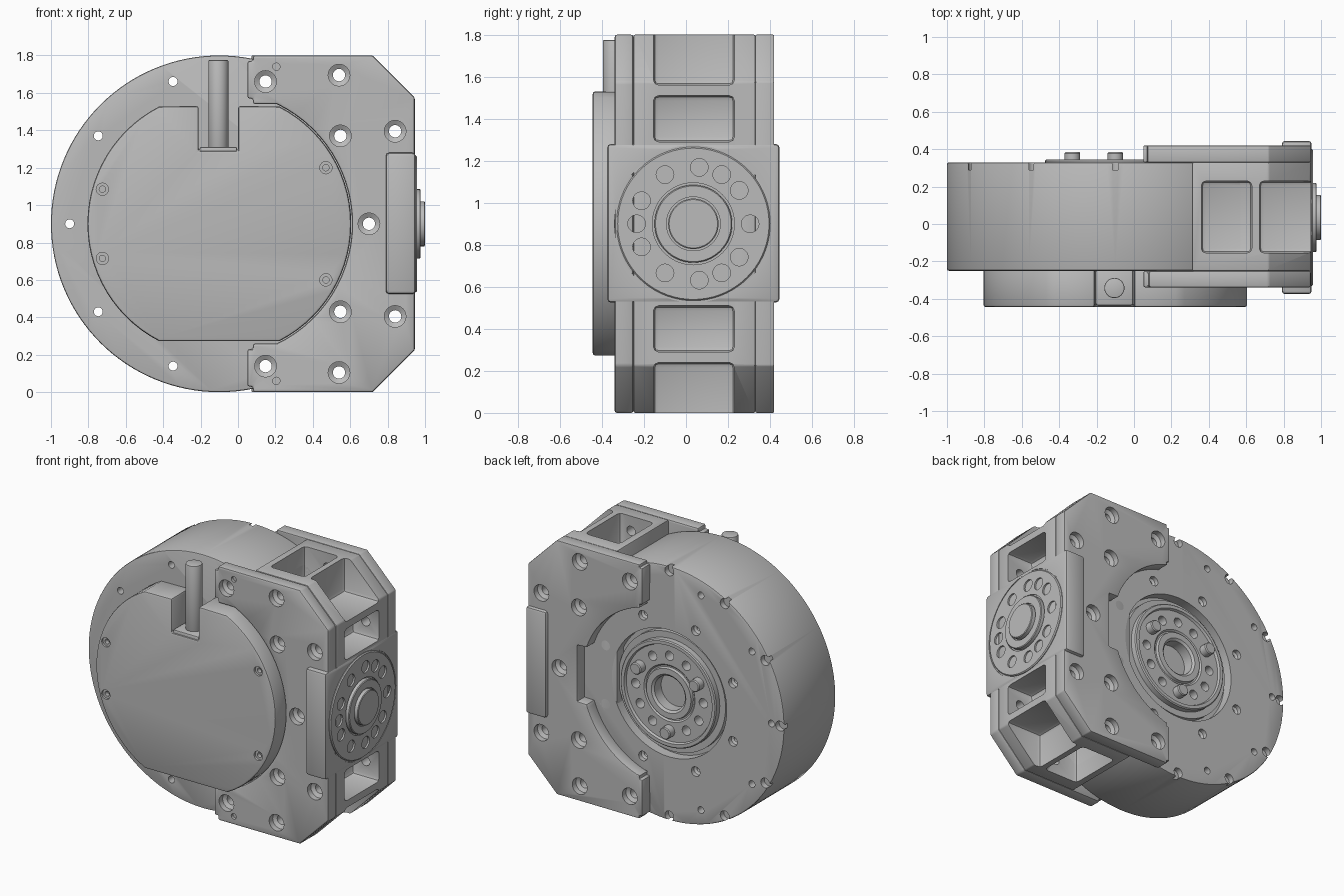
import bpy, bmesh
from math import sin, cos, pi, radians
from mathutils import Vector

cube = bpy.data.objects.get("Cube")
if cube:
    bpy.data.objects.remove(cube, do_unlink=True)

CX, CZ = -0.10, 0.90          # drum axis
SY = 0.035                    # side flange axis

grey = bpy.data.materials.new("machined grey")
grey.use_nodes = True
tone = (0.5, 0.5, 0.5, 1)
grey.diffuse_color = tone
grey.node_tree.nodes["Principled BSDF"].inputs["Base Color"].default_value = tone


def make(name, bm, bevel=0.0, cutters=()):
    """Turn a bmesh into a finished object: bevel, cut, bake, shade."""
    bmesh.ops.recalc_face_normals(bm, faces=bm.faces[:])
    mesh = bpy.data.meshes.new(name)
    bm.to_mesh(mesh)
    bm.free()
    mesh.materials.append(grey)
    ob = bpy.data.objects.new(name, mesh)
    bpy.context.collection.objects.link(ob)
    if bevel:
        m = ob.modifiers.new("bevel", 'BEVEL')
        m.width, m.segments, m.limit_method, m.angle_limit = bevel, 2, 'ANGLE', radians(40)
    for c in cutters:
        m = ob.modifiers.new("cut", 'BOOLEAN')
        m.operation, m.solver, m.object = 'DIFFERENCE', 'EXACT', c
    if ob.modifiers:
        dg = bpy.context.evaluated_depsgraph_get()
        baked = bpy.data.meshes.new_from_object(ob.evaluated_get(dg))
        ob.modifiers.clear()
        ob.data = baked
    bpy.ops.object.select_all(action='DESELECT')
    ob.select_set(True)
    bpy.context.view_layer.objects.active = ob
    bpy.ops.object.shade_smooth_by_angle(angle=radians(30))
    return ob


def lathe(bm, axis, a, b, profile, segs=24):
    """Revolve (radius, height) pairs about an x, y or z axis through (a, b)."""
    rings = []
    for r, h in profile:
        ring = []
        for i in range(segs):
            u, v = a + r * cos(2 * pi * i / segs), b + r * sin(2 * pi * i / segs)
            co = {'x': (h, u, v), 'y': (u, h, v), 'z': (u, v, h)}[axis]
            ring.append(bm.verts.new(co))
        rings.append(ring)
    for p, q in zip(rings, rings[1:]):
        for i in range(segs):
            j = (i + 1) % segs
            bm.faces.new((p[i], p[j], q[j], q[i]))
    bm.faces.new(rings[0])
    bm.faces.new(rings[-1])
    return bm


def box(bm, x0, x1, y0, y1, z0, z1):
    vs = bmesh.ops.create_cube(bm, size=1)["verts"]
    for v in vs:
        v.co = Vector(((x0 + x1) / 2 + v.co.x * (x1 - x0), (y0 + y1) / 2 + v.co.y * (y1 - y0),
                       (z0 + z1) / 2 + v.co.z * (z1 - z0)))
    return bm


def slab(points, y0, y1, round_x=None):
    """Extrude an xz outline along y; round the corners left of round_x."""
    bm = bmesh.new()
    bm.faces.new([bm.verts.new((x, y0, z)) for x, z in points])
    if round_x is not None:
        bmesh.ops.bevel(bm, geom=[v for v in bm.verts if v.co.x < round_x], offset=0.03,
                        segments=4, affect='VERTICES', clamp_overlap=True)
    out = bmesh.ops.extrude_face_region(bm, geom=bm.faces[:], use_keep_orig=True)["geom"]
    bmesh.ops.translate(bm, vec=(0, y1 - y0, 0),
                        verts=[g for g in out if isinstance(g, bmesh.types.BMVert)])
    return bm


def polar(r, deg):
    return CX + r * cos(radians(deg)), CZ + r * sin(radians(deg))


def arc(r, start, end, n=28):
    return [polar(r, start + (end - start) * i / n) for i in range(n + 1)]


def mirrored(points):
    return points + [(x, 2 * CZ - z) for x, z in reversed(points)]


# Cutter: through holes, counterbored where they pass the bracket plates
bm = bmesh.new()
for k in range(3, 8):
    lathe(bm, 'y', *polar(0.80, 36 * k), [(0.024, -0.6), (0.024, 0.6)], 20)
bolts = [polar(0.80, 36 * k) for k in range(-2, 3)]
bolts += mirrored([(0.54, 1.695), (0.84, 1.395)])
for x, z in bolts:
    lathe(bm, 'y', x, z, [(0.058, -0.6), (0.058, -0.30), (0.033, -0.285),
                          (0.033, 0.365), (0.058, 0.38), (0.058, 0.6)])
bolt_cut = make("bolt_cutter", bm)

# Cutter: small set screws in the front plate
bm = bmesh.new()
for x, z in mirrored([(0.205, 1.74)]):
    lathe(bm, 'y', x, z, [(0.02, -0.5), (0.02, -0.32)], 12)
screw_cut = make("screw_cutter", bm)

# Cutter: weight-saving pockets in the bracket core
bm = bmesh.new()
for s in (1, -1):
    for x0, x1, d0, d1 in ((0.36, 0.63, 0.60, 1.2), (0.67, 1.3, 0.66, 1.2), (0.74, 1.3, 0.39, 0.61)):
        box(bm, x0, x1, -0.155, 0.23, *sorted((CZ + s * d0, CZ + s * d1)))
pocket_cut = make("pocket_cutter", bm, 0.025)

# Cutter: rear recess, inner ring of holes and rim holes of the drum
bm = lathe(bmesh.new(), 'y', CX, CZ, [(0.3, 0.04), (0.3, 0.26), (0.45, 0.26), (0.45, 0.6)], 64)
for k in range(8):
    lathe(bm, 'y', *polar(0.54, 22.5 + 45 * k), [(0.018, 0.2), (0.018, 0.29), (0.034, 0.30), (0.034, 0.6)], 16)
for k in range(3, 10):
    lathe(bm, 'y', *polar(0.868, 30 * k), [(0.035, 0.29), (0.035, 0.6)], 16)
rear_cut = make("rear_cutter", bm)

# Drum housing
drum = lathe(bmesh.new(), 'y', CX, CZ, [(0.9, -0.25), (0.9, 0.33)], 128)
make("drum_housing", drum, 0.01, [bolt_cut, rear_cut, pocket_cut])

# Front cover with the cable notch
bm = bmesh.new()
for x, z in mirrored([(0.47, 1.20), (-0.725, 1.085)]):
    lathe(bm, 'y', x, z, [(0.033, -0.6), (0.033, -0.43), (0.017, -0.43), (0.017, -0.40)], 16)
cover_cut = make("cover_cutter", bm)
outline = arc(0.705, -62.8, 62.8) + [(0, 1.53), (0, 1.29), (-0.21, 1.29), (-0.21, 1.53)]
outline += arc(0.705, 117.2, 242.8)
make("front_cover", slab(outline, -0.445, -0.24), 0.014, [cover_cut])

# Cable and its seat
make("cable_seat", box(bmesh.new(), -0.205, -0.005, -0.435, -0.245, 1.27, 1.312), 0.01)
make("cable", lathe(bmesh.new(), 'z', -0.105, -0.342, [(0.054, 1.29), (0.054, 1.775)], 32), 0.006)

# Bracket plates, front and rear
edge = [(0.945, 0.225), (0.945, 1.575), (0.72, 1.8), (0.05, 1.8)]
front = [(0.05, 0.0), (0.72, 0.0)] + edge + [(0.05, 1.54)] + arc(0.71, 64.3, -64.3) + [(0.05, 0.26)]
make("front_plate", slab(front, -0.34, -0.25, 0.06), 0.012, [bolt_cut, screw_cut])
rear = [(0.05, 0.0), (0.72, 0.0)] + edge + arc(0.62, 76, 19) + [(0.56, 1.10), (0.56, 0.70)] + arc(0.62, -19, -76)
make("rear_plate", slab(rear, 0.33, 0.42, 0.06), 0.012, [bolt_cut])

# Bracket core between the plates
core = mirrored([(0.31, 1.8), (0.72, 1.8), (0.945, 1.575)])
make("bracket_core", slab(core, -0.25, 0.33), 0.008, [pocket_cut, bolt_cut])

# Side bearing block and flange with its bolt circle
bm = bmesh.new()
for deg in (0, 36, 60, 84, 120, 156, 180, 204, 240, 276, 300, 324):
    a = radians(deg)
    lathe(bm, 'x', SY + 0.27 * cos(a), CZ + 0.27 * sin(a), [(0.042, 0.86), (0.042, 1.2)], 20)
flange_cut = make("flange_cutter", bm)
ring_cut = make("flange_ring_cutter", lathe(bmesh.new(), 'x', SY, CZ, [(0.375, 0.925), (0.375, 1.2)], 72))
make("bearing_block", box(bmesh.new(), 0.79, 0.95, -0.375, 0.445, 0.525, 1.28), 0.018, [ring_cut, flange_cut])
profile = [(0.366, 0.90), (0.366, 0.95), (0.36, 0.957), (0.195, 0.957), (0.195, 0.945), (0.185, 0.945),
           (0.185, 0.972), (0.18, 0.977), (0.128, 0.977), (0.128, 0.965), (0.12, 0.965), (0.12, 0.996), (0.115, 1.0)]
make("side_flange", lathe(bmesh.new(), 'x', SY, CZ, profile, 72), 0, [flange_cut])

# Rear output hub, dowel pins and bearing ring
bm = bmesh.new()
for k in range(12):
    if k % 4 != 1:
        lathe(bm, 'y', *polar(0.265, 30 * k), [(0.033, 0.24), (0.033, 0.6)], 16)
hub_cut = make("hub_cutter", bm)
profile = [(0.375, 0.05), (0.375, 0.338), (0.368, 0.345), (0.345, 0.345), (0.338, 0.328), (0.20, 0.328),
           (0.19, 0.318), (0.18, 0.318), (0.175, 0.338), (0.135, 0.338), (0.12, 0.325), (0.12, 0.22),
           (0.085, 0.22), (0.085, 0.08)]
make("output_hub", lathe(bmesh.new(), 'y', CX, CZ, profile, 64), 0, [hub_cut])
bm = bmesh.new()
for deg in (30, 150, 270):
    lathe(bm, 'y', *polar(0.265, deg), [(0.042, 0.30), (0.042, 0.378), (0.036, 0.385)], 20)
make("dowel_pins", bm)
profile = [(0.42, 0.25), (0.42, 0.30), (0.36, 0.30), (0.36, 0.25)]
make("bearing_ring", lathe(bmesh.new(), 'y', CX, CZ, profile, 64))

# Remove the helpers
for c in (bolt_cut, screw_cut, pocket_cut, rear_cut, cover_cut, flange_cut, ring_cut, hub_cut):
    bpy.data.objects.remove(c, do_unlink=True)
